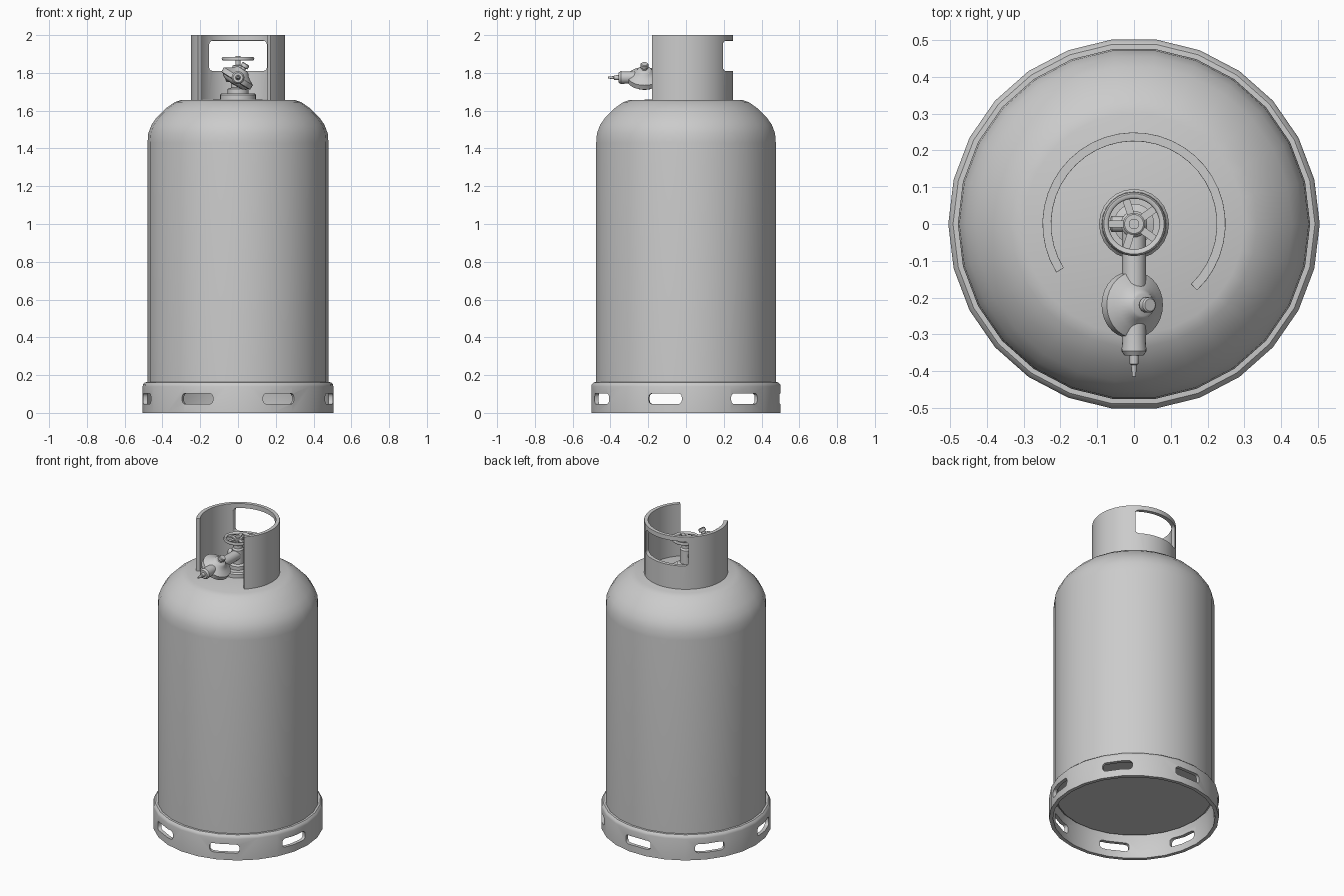
import bpy, bmesh
from math import sin, cos, pi, radians
from mathutils import Matrix, Vector

if "Cube" in bpy.data.objects:
    bpy.data.objects.remove(bpy.data.objects["Cube"])


def finish(name, bm, matrix=None):
    bmesh.ops.remove_doubles(bm, verts=bm.verts, dist=1e-5)
    bmesh.ops.recalc_face_normals(bm, faces=bm.faces)
    me = bpy.data.meshes.new(name)
    bm.to_mesh(me)
    bm.free()
    ob = bpy.data.objects.new(name, me)
    bpy.context.collection.objects.link(ob)
    if matrix:
        me.transform(matrix)
    return ob


def smooth(ob, angle=35):
    bpy.ops.object.select_all(action='DESELECT')
    ob.select_set(True)
    bpy.context.view_layer.objects.active = ob
    for m in list(ob.modifiers):
        bpy.ops.object.modifier_apply(modifier=m.name)
    bpy.ops.object.shade_smooth_by_angle(angle=radians(angle))
    return ob


def lathe(name, profile, segs, closed=False, matrix=None, start=0, sweep=360):
    """Revolve an (r, z) profile about z; partial sweeps get end caps."""
    bm = bmesh.new()
    full = sweep == 360
    rings = []
    for i in range(segs if full else segs + 1):
        a = radians(start + sweep * i / segs)
        rings.append([bm.verts.new((r * cos(a), r * sin(a), z)) for r, z in profile])
    n = len(profile)
    for i in range(segs):
        A, B = rings[i], rings[(i + 1) % len(rings)]
        for j in range(n if closed else n - 1):
            k = (j + 1) % n
            quad = [A[j], B[j], B[k], A[k]]
            if profile[j][0] == 0:
                quad.remove(B[j])
            if profile[k][0] == 0:
                quad.remove(B[k])
            if len(quad) > 2:
                bm.faces.new(quad)
    if not full:
        bm.faces.new(rings[0])
        bm.faces.new(rings[-1])
    return finish(name, bm, matrix)


def rounded_prisms(name, w, h, rad, y0, y1, z, angles):
    """Rounded rectangles in xz, extruded along y, turned about z."""
    bm = bmesh.new()
    outline = []
    for q, (sx, sz) in enumerate([(1, 1), (-1, 1), (-1, -1), (1, -1)]):
        for s in range(4):
            a = q * pi / 2 + s * pi / 6
            outline.append((sx * (w / 2 - rad) + rad * cos(a), z + sz * (h / 2 - rad) + rad * sin(a)))
    for ang in angles:
        rot = Matrix.Rotation(ang, 3, 'Z')
        A, B = [[bm.verts.new(rot @ Vector((x, y, zz))) for x, zz in outline] for y in (y0, y1)]
        bm.faces.new(A)
        bm.faces.new(B)
        for i in range(len(A)):
            j = (i + 1) % len(A)
            bm.faces.new((A[i], A[j], B[j], B[i]))
    return finish(name, bm)


def cut(ob, cutter):
    m = ob.modifiers.new('cut', 'BOOLEAN')
    m.object, m.operation, m.solver = cutter, 'DIFFERENCE', 'EXACT'
    smooth(ob)
    bpy.data.objects.remove(cutter)


def bevel(ob, width, segs=2):
    m = ob.modifiers.new('bevel', 'BEVEL')
    m.width, m.segments, m.limit_method, m.angle_limit = width, segs, 'ANGLE', radians(40)


# Tank
smooth(lathe('tank', [(0, .145), (.46, .145), (.479, .16), (.479, 1.43), (.475, 1.48), (.458, 1.525),
                      (.43, 1.565), (.385, 1.61), (.335, 1.645), (.30, 1.657), (0, 1.66)], 26))

# Foot ring with seven slots
foot = lathe('foot_ring', [(.482, 0), (.505, 0), (.505, .14), (.502, .152), (.492, .162),
                           (.474, .163), (.474, .145), (.482, .13)], 26, closed=True)
cut(foot, rounded_prisms('slot_cutter', .18, .057, .02, .4, .6, .075, [i * 2 * pi / 7 for i in range(7)]))

# Collar guard, open at the front, with a window at the back
collar = lathe('collar_guard', [(.225, 1.652), (.249, 1.652), (.249, 2.0), (.225, 2.0)], 30,
               closed=True, start=-46.5, sweep=258.5)
cut(collar, rounded_prisms('window_cutter', .306, .16, .02, .05, .4, 1.89, [0]))
bevel(collar, .006)
smooth(collar)

# Valve boss, body and stem
smooth(lathe('valve_body', [(0, 1.65), (.095, 1.65), (.095, 1.683), (.088, 1.692), (.055, 1.692), (.055, 1.715),
                            (.036, 1.722), (.036, 1.81), (.028, 1.82), (.028, 1.84), (.014, 1.842),
                            (.014, 1.89), (0, 1.89)], 24))

# Handwheel: rim, hub and five spokes
wheel_z = 1.875
smooth(lathe('handwheel_rim', [(.069 + .0 , wheel_z - .004), (.073, wheel_z - .009), (.082, wheel_z - .009),
                               (.087, wheel_z), (.082, wheel_z + .009), (.073, wheel_z + .009),
                               (.069, wheel_z + .004)], 30, closed=True), 60)
smooth(lathe('handwheel_hub', [(0, wheel_z - .006), (.03, wheel_z - .006), (.03, wheel_z + .004),
                               (.026, wheel_z + .007), (0, wheel_z + .007)], 20))
for i in range(5):
    bm = bmesh.new()
    bmesh.ops.create_cube(bm, size=1, matrix=Matrix.Rotation(radians(36 + 72 * i), 4, 'Z')
                          @ Matrix.Translation((.05, 0, wheel_z)) @ Matrix.Diagonal((.05, .02, .009, 1)))
    finish(f'handwheel_spoke_{i + 1}', bm)

# Side port on the valve
side = Matrix.Translation((0, 0, 1.775)) @ Matrix.Rotation(-pi / 2, 4, 'Y')
smooth(lathe('valve_side_port', [(0, 0), (.022, 0), (.022, .06), (.016, .065), (0, .065)], 16, matrix=side))

# Regulator pipe along -y: inlet, outlet and hose nozzle
forward = Matrix.Translation((0, 0, 1.775)) @ Matrix.Rotation(pi / 2, 4, 'X')
smooth(lathe('regulator_pipe', [(0, 0), (.032, 0), (.032, .32), (.034, .345), (.026, .357), (.013, .357),
                                (.012, .38), (.008, .383), (.005, .414), (0, .414)], 20, matrix=forward))

# Tilted regulator housing with dome, cap and pin
tilt = Matrix.Translation((-.004, -.22, 1.772)) @ Matrix.Rotation(radians(32), 4, 'Y')
smooth(lathe('regulator_housing', [(0, -.04), (.05, -.038), (.072, -.028), (.078, -.018), (.09, -.015),
                                   (.09, .012), (.08, .018), (.062, .028), (.043, .042), (.037, .052),
                                   (.03, .056), (0, .056)], 28, matrix=tilt))
smooth(lathe('regulator_cap', [(0, .05), (.014, .05), (.014, .066), (.021, .068), (.021, .086),
                               (.017, .09), (0, .09)], 16, matrix=tilt))
